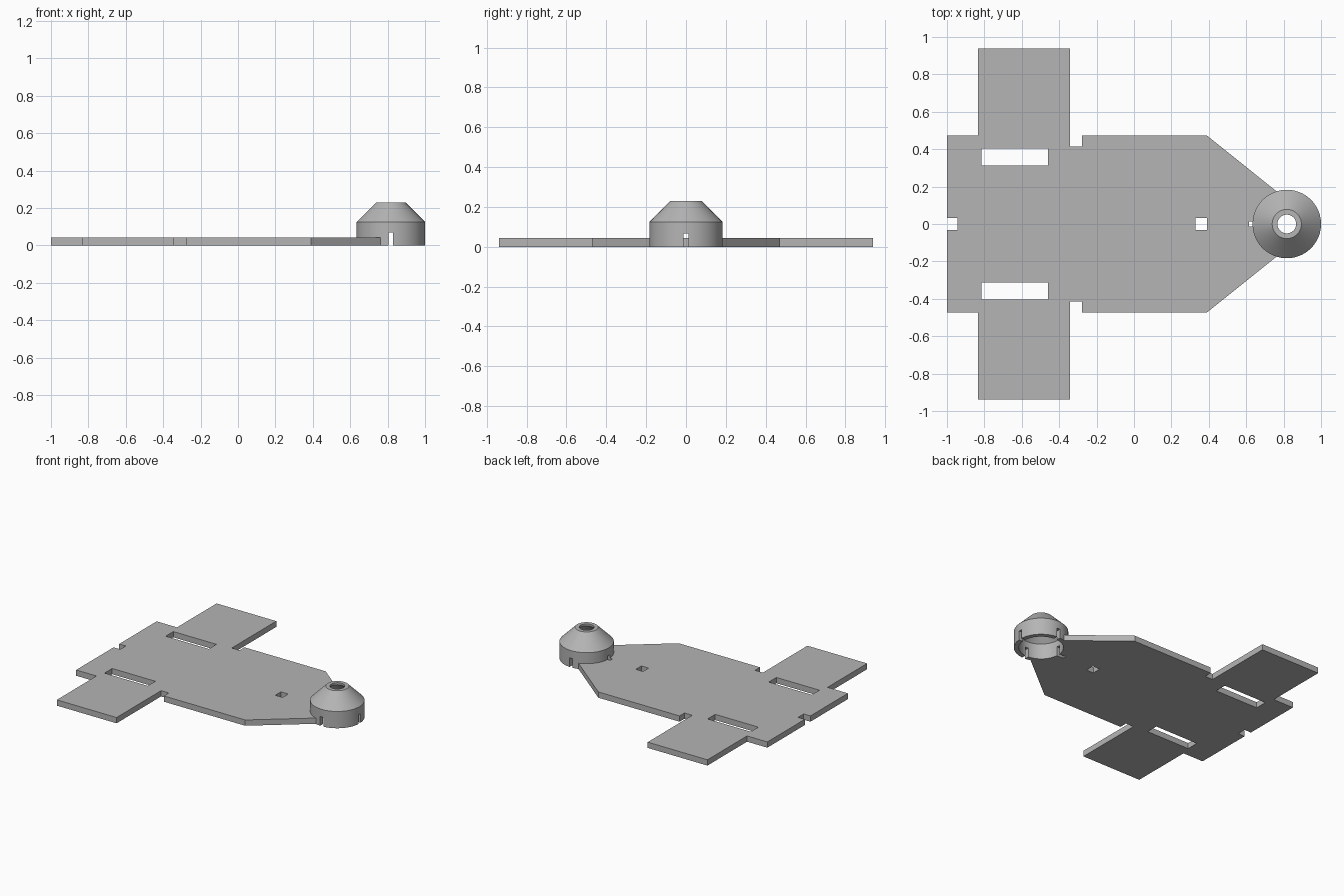
import bpy, bmesh, math

cube = bpy.data.objects.get("Cube")
if cube:
    bpy.data.objects.remove(cube, do_unlink=True)

T = 0.043          # plate thickness
CX, R = 0.817, 0.183   # caster housing centre and radius

grey = bpy.data.materials.new("plain_grey")
grey.use_nodes = True
colour = (0.46, 0.46, 0.46, 1)
grey.diffuse_color = colour
grey.node_tree.nodes["Principled BSDF"].inputs["Base Color"].default_value = colour


def finish(bm, name):
    bmesh.ops.recalc_face_normals(bm, faces=bm.faces)
    mesh = bpy.data.meshes.new(name)
    bm.to_mesh(mesh)
    bm.free()
    mesh.materials.append(grey)
    obj = bpy.data.objects.new(name, mesh)
    bpy.context.collection.objects.link(obj)
    return obj


def prism(name, outline, z0, z1):
    bm = bmesh.new()
    face = bm.faces.new([bm.verts.new((x, y, z0)) for x, y in outline])
    up = bmesh.ops.extrude_face_region(bm, geom=[face])["geom"]
    verts = [v for v in up if isinstance(v, bmesh.types.BMVert)]
    bmesh.ops.translate(bm, verts=verts, vec=(0, 0, z1 - z0))
    return finish(bm, name)


def block(name, x0, x1, y0, y1, z0=-0.1, z1=0.2):
    return prism(name, [(x0, y0), (x1, y0), (x1, y1), (x0, y1)], z0, z1)


def cut(target, cutter):
    mod = target.modifiers.new("cut", "BOOLEAN")
    mod.operation, mod.solver, mod.object = "DIFFERENCE", "EXACT", cutter
    bpy.context.view_layer.objects.active = target
    bpy.ops.object.modifier_apply(modifier=mod.name)
    bpy.data.objects.remove(cutter, do_unlink=True)


# Chassis plate: half outline mirrored across the long axis
half = [(-1, 0.473), (-0.833, 0.473), (-0.833, 0.938), (-0.342, 0.938),
        (-0.342, 0.415), (-0.278, 0.415), (-0.278, 0.473), (0.39, 0.473), (0.763, 0.174)]
plate = prism("chassis_plate", half + [(x, -y) for x, y in reversed(half)], 0, T)

# Wheel slots, centre hole, tail notch and nose notch
for s in (-1, 1):
    ys = sorted((s * 0.314, s * 0.404))
    cut(plate, block("wheel_slot_cutter", -0.815, -0.46, *ys))
cut(plate, block("centre_hole_cutter", 0.33, 0.39, -0.033, 0.033))
cut(plate, block("tail_notch_cutter", -1.1, -0.945, -0.033, 0.033))
cut(plate, block("nose_notch_cutter", 0.614, 0.8, -0.013, 0.013))
ring = [math.tau * i / 96 for i in range(96)]
rc = R - 0.004
cut(plate, prism("nose_round_cutter",
                 [(CX + rc * math.cos(a), rc * math.sin(a)) for a in ring], -0.1, 0.2))

# Ball caster housing: hollow turned shell
profile = [(R, 0), (R, 0.125), (0.078, 0.23), (0.05, 0.23), (0.05, 0.215),
           (0.15, 0.115), (0.15, 0)]
bm = bmesh.new()
rows = [[bm.verts.new((CX + r * math.cos(a), r * math.sin(a), z)) for r, z in profile]
        for a in ring]
n = len(profile)
for i, row in enumerate(rows):
    nxt = rows[(i + 1) % len(rows)]
    for j in range(n):
        k = (j + 1) % n
        bm.faces.new((row[j], nxt[j], nxt[k], row[k]))
housing = finish(bm, "caster_housing")

# Four flex slots in the housing rim
w, reach = 0.013, 0.25
cut(housing, block("flex_slot_cutter", CX - reach, CX + reach, -w, w, -0.1, 0.068))
cut(housing, block("flex_slot_cutter", CX - w, CX + w, -reach, reach, -0.1, 0.068))

# Smooth the turned surfaces, keep edges crisp
bpy.ops.object.select_all(action="DESELECT")
housing.select_set(True)
bpy.context.view_layer.objects.active = housing
bpy.ops.object.shade_smooth_by_angle(angle=math.radians(25))
